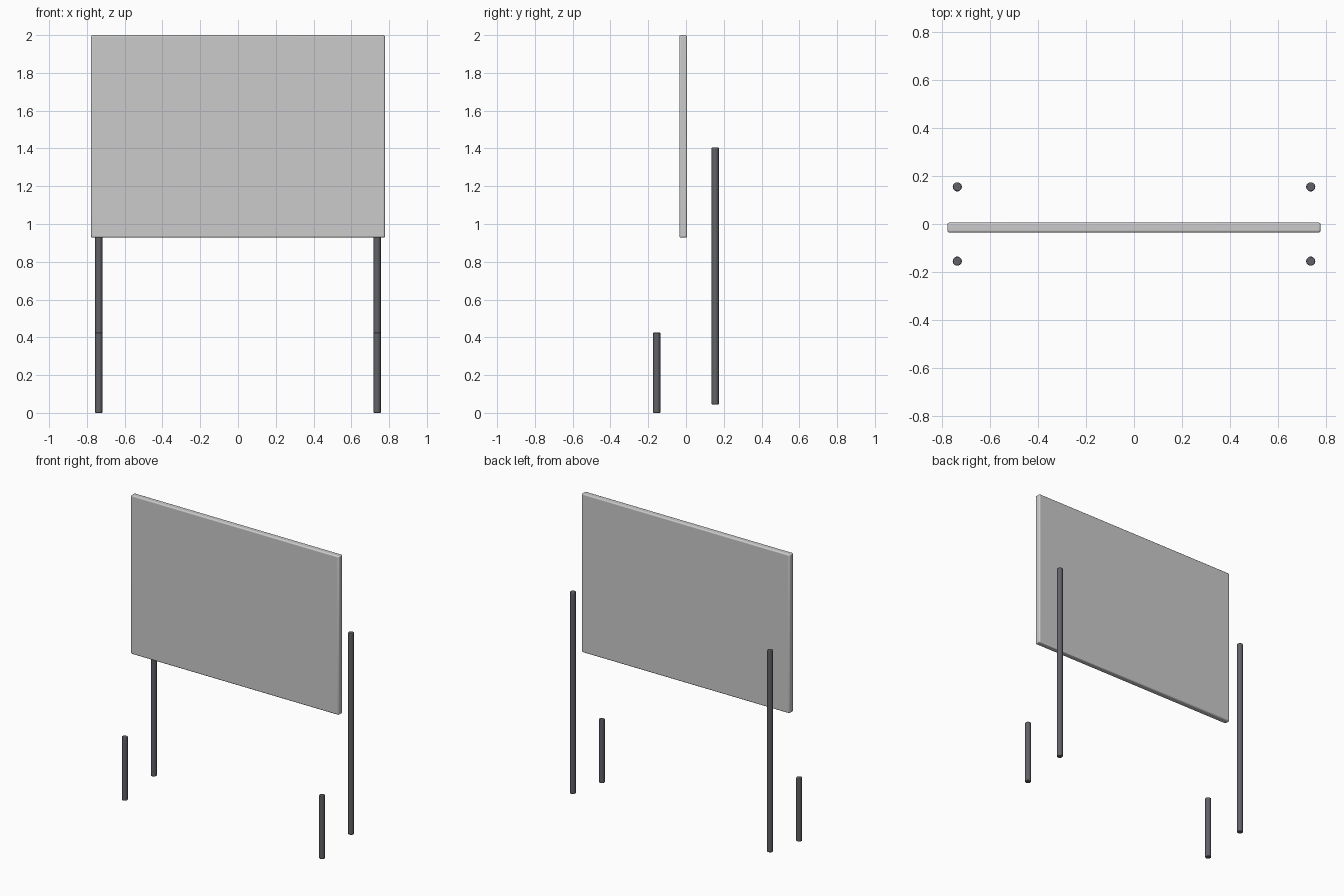
import bpy

if "Cube" in bpy.data.objects:
    bpy.data.objects.remove(bpy.data.objects["Cube"])

dark = bpy.data.materials.new("dark_metal")
dark.diffuse_color = (0.12, 0.12, 0.135, 1)
dark.use_nodes = True
dark.node_tree.nodes["Principled BSDF"].inputs["Base Color"].default_value = dark.diffuse_color


def finish(obj, name, width, segments):
    """Name the part, round its edges and smooth its shading."""
    obj.name = name
    bpy.ops.object.shade_smooth_by_angle(angle=0.6)
    mod = obj.modifiers.new("rounded_edges", 'BEVEL')
    mod.width = width
    mod.segments = segments
    mod.limit_method = 'ANGLE'
    mod.angle_limit = 0.8


def post(name, x, y, z0, z1):
    bpy.ops.mesh.primitive_cylinder_add(
        vertices=24, radius=0.019, depth=z1 - z0, location=(x, y, (z0 + z1) / 2))
    obj = bpy.context.object
    obj.data.materials.append(dark)
    finish(obj, name, 0.004, 2)


# Upright board
bpy.ops.mesh.primitive_cube_add(size=1, location=(0, -0.015, 1.464))
board = bpy.context.object
board.scale = (1.556, 0.041, 1.072)
bpy.ops.object.transform_apply(location=False, rotation=False, scale=True)
finish(board, "board", 0.008, 3)

# Short front posts and tall rear posts
for side, x in (("left", -0.737), ("right", 0.737)):
    post(f"front_post_{side}", x, -0.155, 0.0, 0.426)
    post(f"rear_post_{side}", x, 0.155, 0.045, 1.405)
